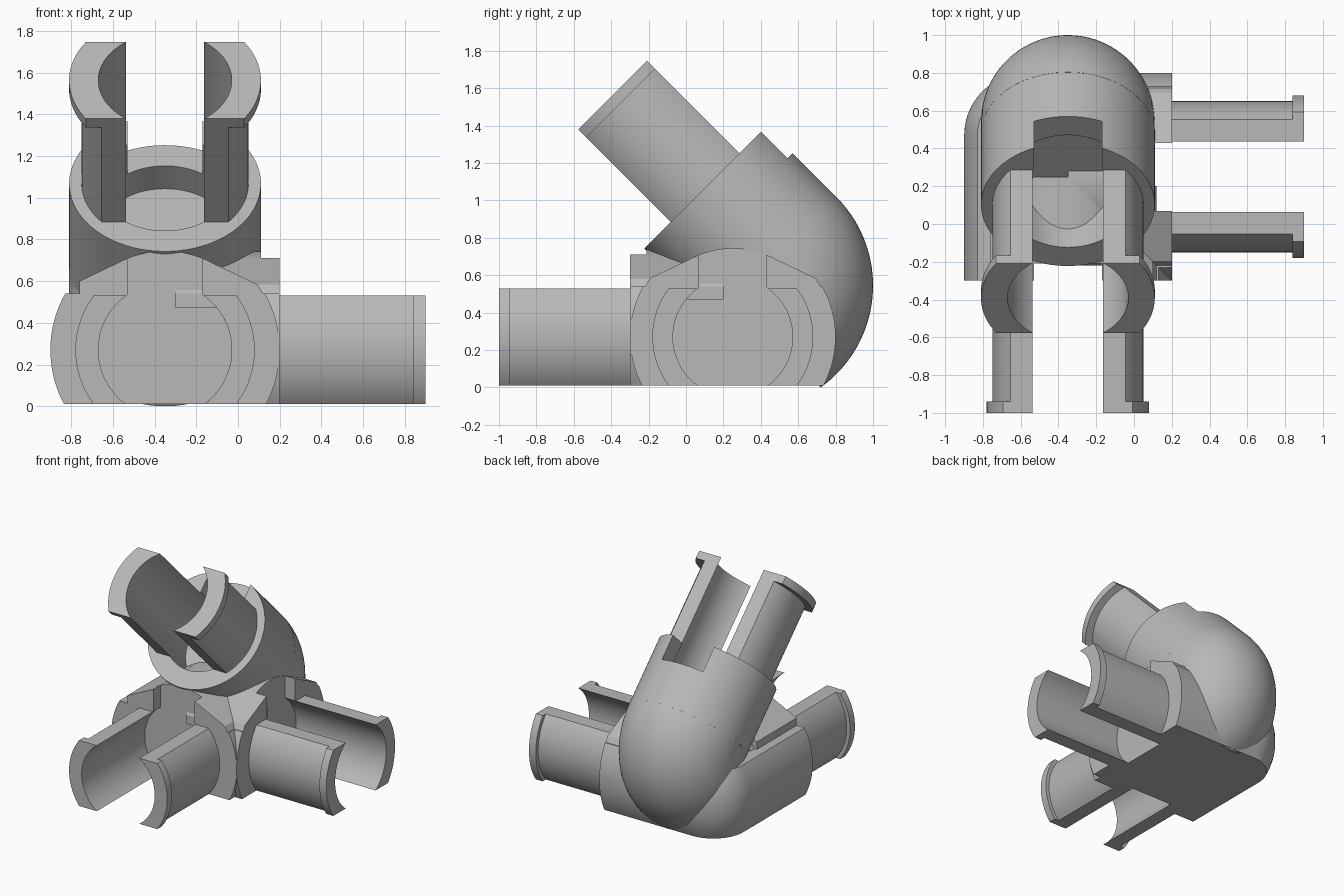
import bpy, bmesh
from math import sin, cos, pi, sqrt, radians, asin
from mathutils import Matrix, Vector

cube = bpy.data.objects.get("Cube")
if cube:
    bpy.data.objects.remove(cube)

grey = bpy.data.materials.new("plain_grey")
grey.use_nodes = True
COLOR = (0.48, 0.48, 0.48, 1)
grey.diffuse_color = COLOR
grey.node_tree.nodes["Principled BSDF"].inputs["Base Color"].default_value = COLOR


def finish(name, bm):
    bmesh.ops.remove_doubles(bm, verts=bm.verts, dist=1e-5)
    bmesh.ops.recalc_face_normals(bm, faces=bm.faces)
    mesh = bpy.data.meshes.new(name)
    bm.to_mesh(mesh)
    bm.free()
    obj = bpy.data.objects.new(name, mesh)
    bpy.context.collection.objects.link(obj)
    mesh.materials.append(grey)
    return obj


def loft(name, rings):
    """Skin closed rings of points and cap both ends."""
    bm = bmesh.new()
    rows = [[bm.verts.new(p) for p in ring] for ring in rings]
    n = len(rows[0])
    for a, b in zip(rows, rows[1:]):
        for i in range(n):
            j = (i + 1) % n
            bm.faces.new((a[i], a[j], b[j], b[i]))
    bm.faces.new(rows[0][::-1])
    bm.faces.new(rows[-1])
    return finish(name, bm)


def prism(name, pts, frame, w0, w1):
    return loft(name, [[frame @ Vector((u, v, w)) for u, v in pts] for w in (w0, w1)])


def frame(origin, u, v):
    u, v = Vector(u).normalized(), Vector(v).normalized()
    m = Matrix((u, v, u.cross(v))).transposed().to_4x4()
    m.translation = origin
    return m


def arc(r, a0, a1, n=24):
    return [(r * cos(a0 + (a1 - a0) * i / n), r * sin(a0 + (a1 - a0) * i / n)) for i in range(n + 1)]


def circle(r, n=96):
    return arc(r, 0, 2 * pi, n)[:-1]


def rect(u0, u1, v0, v1):
    return [(u0, v0), (u1, v0), (u1, v1), (u0, v1)]


def cut(obj, cutter):
    cutter.hide_render = True
    mod = obj.modifiers.new("cut", 'BOOLEAN')
    mod.operation = 'DIFFERENCE'
    mod.solver = 'EXACT'
    mod.object = cutter
    bpy.context.view_layer.objects.active = obj
    bpy.ops.object.modifier_apply(modifier=mod.name)
    bpy.data.objects.remove(cutter)


CX, CY, CZ = -0.35, 0.25, 0.27      # centre of the two level arms
BORE, HALF, SLOT, BODY = 0.32, 0.26, 0.18, 0.55
front = frame((CX, -0.3, CZ), (1, 0, 0), (0, 0, 1))
side = frame((0.2, CY, CZ), (0, 1, 0), (0, 0, 1))
upper = frame((CX, 0.103, 1.068), (1, 0, 0), (0, 1, 1))
parts = []

# Corner body: two rounded arms meeting in a filleted corner
rings = []
for k in range(17):
    z = 0.01 + 0.53 * k / 16
    w = min(sqrt(BODY ** 2 - (z - CZ) ** 2), BODY - 0.001)
    f = 0.33 - (BODY - w)
    x0, y1 = CX - w, CY + w
    ring = [(CX + w, -0.3), (CX + w, CY - w), (0.2, CY - w), (0.2, y1)]
    ring += [(x0 + f + u, y1 - f + v) for u, v in arc(f, pi / 2, pi, 14)]
    ring.append((x0, -0.3))
    rings.append([(x, y, z) for x, y in ring])
body = loft("corner_body", rings)
for f in (front, side):
    cut(body, prism("bore_cutter", circle(BORE), f, -0.09, 0.1))
    cut(body, prism("slot_cutter", rect(-SLOT, SLOT, 0, 0.5), f, -0.09, 0.1))
parts.append(body)

# Raised shoulders and inner cores on the level arms
for name, f in (("front", front), ("side", side)):
    for s in (-1, 1):
        edge = 0.41 if name == "front" and s < 0 else 0.47
        top = 0.44 - 0.48 * (min(edge, 0.445) - SLOT)
        pts = [(SLOT, 0.2), (edge, 0.2), (edge, 0.27), (min(edge, 0.445), top), (SLOT, 0.44)]
        # keep the shoulder clear of the bore
        pts[0:1] = [(SLOT, 0.27), (0.3, 0.2)]
        parts.append(prism(name + "_shoulder", [(s * u, v) for u, v in pts], f, -0.5, 0))
    parts.append(prism(name + "_core", arc(0.475, 0.3, pi - 0.3, 40), f, -0.55, -0.09))

# Swept bend joining the upper socket to the corner
BY, BZ, MAJOR, TUBE = 0.33, 0.545, 0.21, 0.46
start, end = pi / 4, -asin(BZ / (MAJOR + TUBE))
rings = []
for k in range(41):
    a = start + (end - start) * k / 40
    ring = []
    for u, v in circle(TUBE):
        d = max(0, MAJOR + v)
        ring.append((CX + u, BY + d * cos(a), BZ + d * sin(a)))
    rings.append(ring)
bm_ring_bend = loft("rear_bend", rings)
parts.append(bm_ring_bend)

# Upper socket with bore and rear notch
socket = prism("upper_socket", circle(TUBE), upper, -0.53, 0)
cut(socket, prism("bore_cutter", circle(BORE), upper, -0.355, 0.1))
cut(socket, prism("notch_cutter", rect(-SLOT, SLOT, 0, 0.6), upper, -0.2, 0.1))
parts.append(socket)


# Clip prongs: paired arc-section walls with an outer lip at the tip
def prong_section(r, s):
    a, b = asin(HALF / r), asin(HALF / BORE)
    return [(s * u, v) for u, v in arc(r, -a, a) + arc(BORE, b, -b)]


for name, f, lip in (("front", front, 0.43), ("side", side, 0.43), ("upper", upper, TUBE)):
    for s, which in ((-1, "a"), (1, "b")):
        parts.append(prism(f"{name}_prong_{which}", prong_section(0.40, s), f, 0, 0.64))
        parts.append(prism(f"{name}_lip_{which}", prong_section(lip, s), f, 0.64, 0.7))

# Smooth curved walls, keep edges crisp
for obj in parts:
    bpy.ops.object.select_all(action='DESELECT')
    obj.select_set(True)
    bpy.context.view_layer.objects.active = obj
    bpy.ops.object.shade_smooth_by_angle(angle=radians(30))
